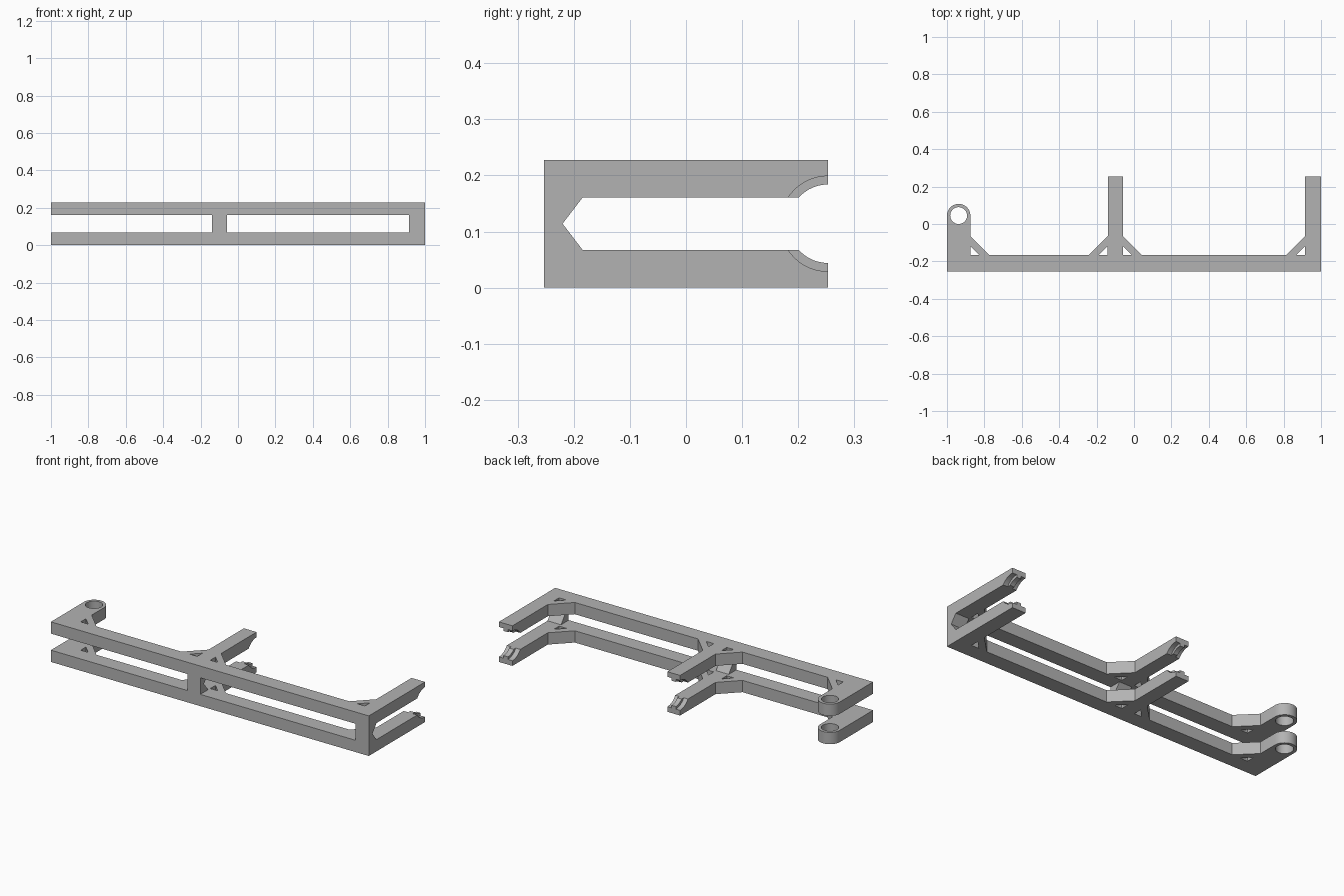
import bpy, bmesh
from math import pi, sin, cos
from mathutils import Vector

cube = bpy.data.objects.get("Cube")
if cube:
    bpy.data.objects.remove(cube, do_unlink=True)

FRONT, BEAM, BACK = -0.253, -0.165, 0.253   # y of beam front, beam back, arm tips
THICK, TOP = 0.067, 0.228                   # rail thickness, overall height
MID = TOP / 2
ARMS = [(-0.14, -0.06), (0.915, 1.0)]       # x ranges of the clip arms
EYE = Vector((-0.9375, 0.045))              # centre of the ring end
EYE_R, HOLE_R = 0.0625, 0.045
GUSSET, WINDOW = 0.1, 0.047                 # brace leg and its opening

grey = bpy.data.materials.new("light grey")
grey.use_nodes = True
grey.diffuse_color = (0.45, 0.45, 0.45, 1)
grey.node_tree.nodes["Principled BSDF"].inputs["Base Color"].default_value = (0.45, 0.45, 0.45, 1)


def finish(name, bm):
    bmesh.ops.recalc_face_normals(bm, faces=bm.faces)
    mesh = bpy.data.meshes.new(name)
    bm.to_mesh(mesh)
    bm.free()
    mesh.materials.append(grey)
    obj = bpy.data.objects.new(name, mesh)
    bpy.context.collection.objects.link(obj)
    return obj


def add_loop(bm, points):
    verts = [bm.verts.new(p) for p in points]
    for a, b in zip(verts, verts[1:] + verts[:1]):
        bm.edges.new((a, b))


def extrude(bm, offset):
    faces = bm.faces[:]
    new = bmesh.ops.extrude_face_region(bm, geom=faces)["geom"]
    moved = [g for g in new if isinstance(g, bmesh.types.BMVert)]
    bmesh.ops.translate(bm, verts=moved, vec=offset)


def arc(radius, start, end, steps):
    angles = [start + (end - start) * i / steps for i in range(steps + 1)]
    return [(EYE.x + radius * cos(a), EYE.y + radius * sin(a)) for a in angles]


def rail(name, z):
    """Beam, arms, braces and ring end as one plate with openings."""
    (m0, m1), (r0, r1) = ARMS
    inner = EYE.x + EYE_R
    up = BEAM + GUSSET
    outline = [(-1, FRONT), (1, FRONT), (r1, BACK), (r0, BACK), (r0, up),
               (r0 - GUSSET, BEAM), (m1 + GUSSET, BEAM), (m1, up), (m1, BACK),
               (m0, BACK), (m0, up), (m0 - GUSSET, BEAM),
               (inner + GUSSET, BEAM), (inner, up)] + arc(EYE_R, 0, pi, 24)
    loops = [outline, arc(HOLE_R, 0, 2 * pi, 40)[:-1]]
    # triangular openings inside the braces
    for x, side in ((inner, 1), (m0, -1), (m1, 1), (r0, -1)):
        x += side * 0.001
        loops.append([(x, BEAM), (x + side * WINDOW, BEAM), (x, BEAM + WINDOW)])
    bm = bmesh.new()
    for loop in loops:
        add_loop(bm, [(px, py, z) for px, py in loop])
    bmesh.ops.triangle_fill(bm, edges=bm.edges[:], use_beauty=True, normal=(0, 0, 1))
    extrude(bm, (0, 0, THICK))
    return finish(name, bm)


def seat_cutter(name, x0, x1):
    """Stepped cylinder along x that leaves a rib in the middle of a tip."""
    third = (x1 - x0) / 3
    a, b = x0 + third, x1 - third
    wide, narrow = 0.085, 0.07
    profile = [(x0 - 0.02, wide), (a, wide), (a, narrow), (b, narrow), (b, wide), (x1 + 0.02, wide)]
    bm = bmesh.new()
    n = 48
    rings = [[bm.verts.new((x, BACK + r * cos(2 * pi * i / n), MID + r * sin(2 * pi * i / n)))
              for i in range(n)] for x, r in profile]
    for low, high in zip(rings, rings[1:]):
        for i in range(n):
            j = (i + 1) % n
            bm.faces.new((low[i], low[j], high[j], high[i]))
    bm.faces.new(rings[0])
    bm.faces.new(rings[-1])
    cutter = finish(name, bm)
    cutter.hide_render = True
    return cutter


def post(name, x0, x1):
    """Upright between the rails with a V notch at its back."""
    profile = [(FRONT, THICK), (FRONT, TOP - THICK), (-0.184, TOP - THICK),
               (-0.22, MID), (-0.184, THICK)]
    bm = bmesh.new()
    bm.faces.new([bm.verts.new((x0, y, z)) for y, z in profile])
    extrude(bm, (x1 - x0, 0, 0))
    return finish(name, bm)


rails = [rail("lower_rail", 0), rail("upper_rail", TOP - THICK)]
cutters = [seat_cutter("seat_cutter", *arm) for arm in ARMS]

# cut the round seats into the arm tips
for obj in rails:
    bpy.context.view_layer.objects.active = obj
    for cutter in cutters:
        mod = obj.modifiers.new("seat", "BOOLEAN")
        mod.operation = "DIFFERENCE"
        mod.solver = "EXACT"
        mod.object = cutter
        bpy.ops.object.modifier_apply(modifier=mod.name)
for cutter in cutters:
    bpy.data.objects.remove(cutter, do_unlink=True)

parts = rails + [post("middle_post", *ARMS[0]), post("end_post", *ARMS[1])]

# smooth only the round surfaces
bpy.ops.object.select_all(action="DESELECT")
for obj in parts:
    obj.select_set(True)
bpy.context.view_layer.objects.active = parts[0]
bpy.ops.object.shade_smooth_by_angle(angle=0.45)
